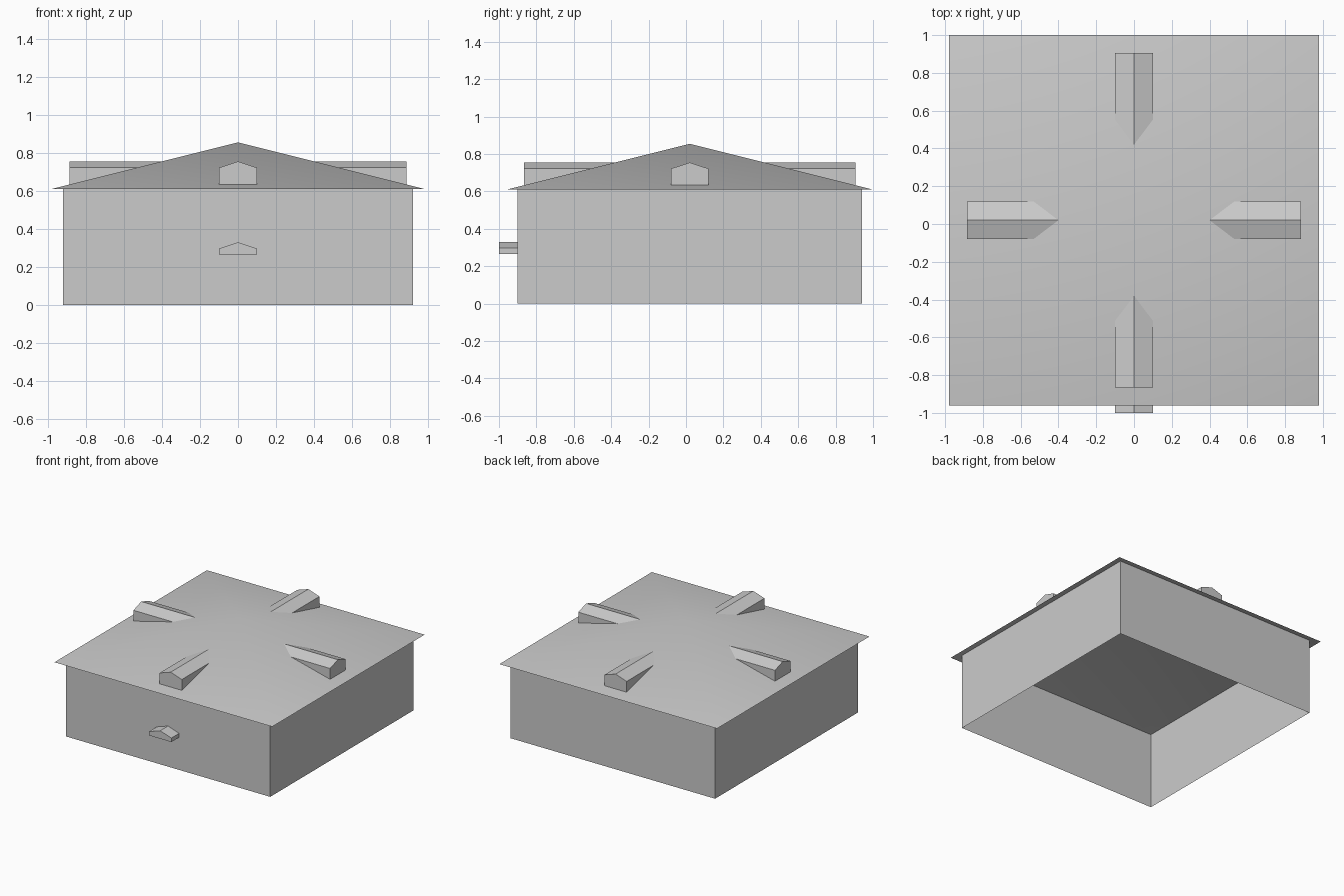
import bpy
import math
from mathutils import Matrix, Vector

cube = bpy.data.objects.get("Cube")
if cube:
    bpy.data.objects.remove(cube, do_unlink=True)

CENTRE = Vector((0, 0.02, 0))
WALL, EAVE, EAVE_Z, APEX_Z = 0.92, 0.98, 0.61, 0.855
SLOPE = (APEX_Z - EAVE_Z) / EAVE

grey = bpy.data.materials.new("plain grey")
grey.use_nodes = True
grey.diffuse_color = (0.6, 0.6, 0.6, 1)
grey.node_tree.nodes["Principled BSDF"].inputs["Base Color"].default_value = (0.6, 0.6, 0.6, 1)


def roof_z(dist):
    return APEX_Z - SLOPE * dist


def roof_dist(z):
    return (APEX_Z - z) / SLOPE


def build(name, verts, faces, turn=0.0):
    """Make a mesh part, turned about the centre of the building."""
    mesh = bpy.data.meshes.new(name)
    spin = Matrix.Rotation(turn, 3, "Z")
    mesh.from_pydata([spin @ Vector(v) + CENTRE for v in verts], [], faces)
    mesh.materials.append(grey)
    mesh.update()
    obj = bpy.data.objects.new(name, mesh)
    bpy.context.collection.objects.link(obj)
    return obj


def square(half, z):
    return [(-half, -half, z), (half, -half, z), (half, half, z), (-half, half, z)]


# Walls: an open box running up to the underside of the roof
sides = [(i, (i + 1) % 4, (i + 1) % 4 + 4, i + 4) for i in range(4)]
build("walls", square(WALL, 0) + square(WALL, roof_z(WALL)), sides)

# Roof: a thin, shallow pyramid with softened hips
roof = build("roof", square(EAVE, EAVE_Z) + [(0, 0, APEX_Z)],
             [(i, (i + 1) % 4, 4) for i in range(4)])
bpy.ops.object.select_all(action="DESELECT")
roof.select_set(True)
bpy.context.view_layer.objects.active = roof
bpy.ops.object.shade_smooth_by_angle(angle=math.radians(30))

# Dormers: gabled boxes trimmed where they meet the roof slope
FACE, HALF, SIDE_Z, RIDGE_Z = 0.885, 0.1, 0.722, 0.755
dormer = [
    (-HALF, -FACE, roof_z(FACE)), (HALF, -FACE, roof_z(FACE)),
    (HALF, -FACE, SIDE_Z), (0, -FACE, RIDGE_Z), (-HALF, -FACE, SIDE_Z),
    (HALF, -roof_dist(SIDE_Z), SIDE_Z), (0, -roof_dist(RIDGE_Z), RIDGE_Z),
    (-HALF, -roof_dist(SIDE_Z), SIDE_Z),
]
dormer_faces = [(0, 1, 2, 3, 4), (1, 5, 2), (0, 4, 7), (2, 5, 6, 3), (4, 3, 6, 7)]
for i, side in enumerate(("front", "left", "back", "right")):
    build(side + "_dormer", dormer, dormer_faces, i * math.pi / 2)

# Door hood: a small gabled block on the front wall
profile = [(-HALF, 0.265), (HALF, 0.265), (HALF, 0.297), (0, 0.33), (-HALF, 0.297)]
hood = [(x, y, z) for y in (-1.02, -WALL) for x, z in profile]
hood_faces = [tuple(range(5)), tuple(range(9, 4, -1))]
hood_faces += [(i, i + 5, (i + 1) % 5 + 5, (i + 1) % 5) for i in range(5)]
build("door_hood", hood, hood_faces)
